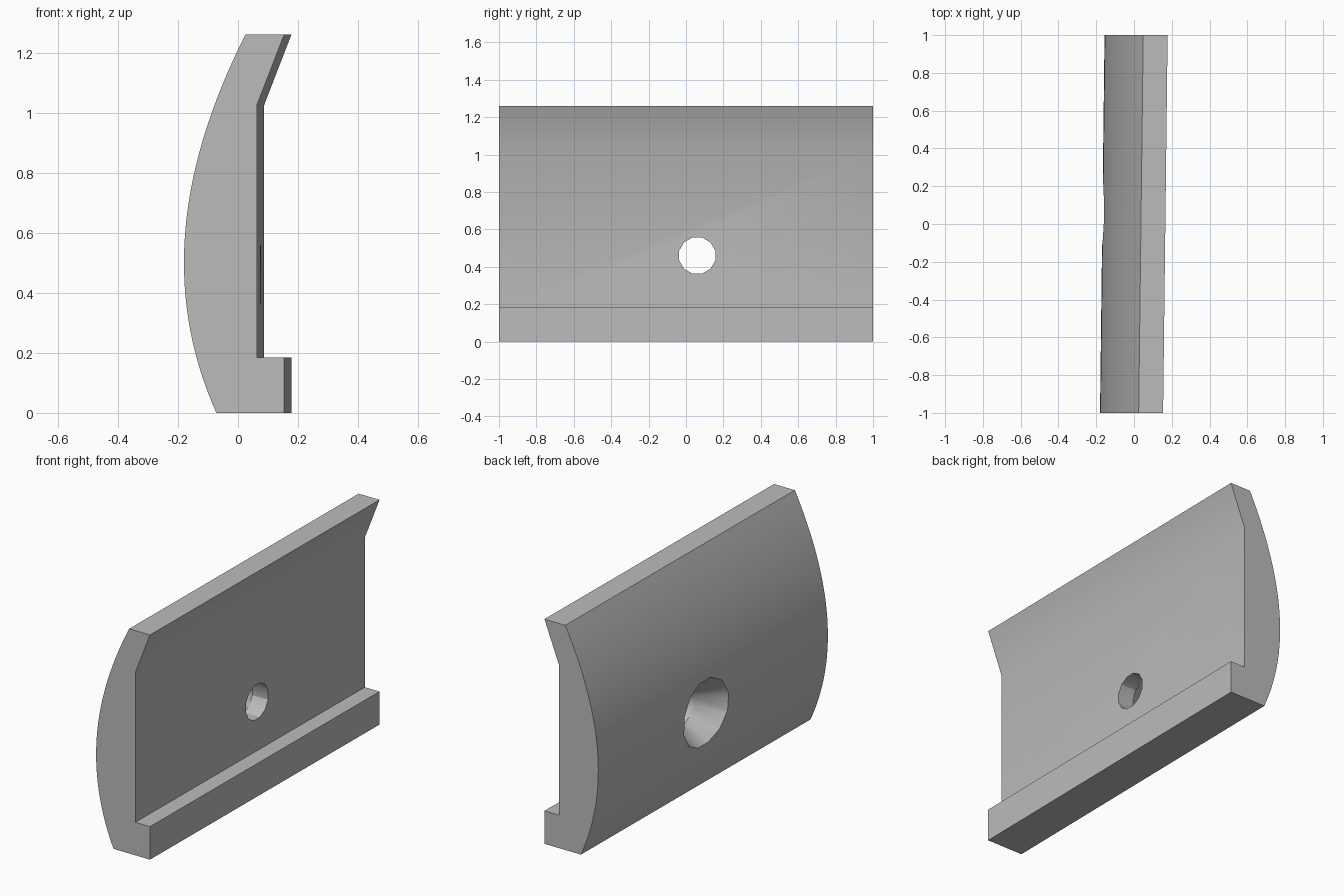
import bpy, bmesh, math
from mathutils import Matrix

cube = bpy.data.objects.get("Cube")
if cube:
    bpy.data.objects.remove(cube, do_unlink=True)

grey = bpy.data.materials.new("plain grey")
grey.use_nodes = True
grey.diffuse_color = (0.5, 0.5, 0.5, 1)
grey.node_tree.nodes["Principled BSDF"].inputs["Base Color"].default_value = (0.5, 0.5, 0.5, 1)


def add_object(name, bm):
    bmesh.ops.recalc_face_normals(bm, faces=bm.faces)
    mesh = bpy.data.meshes.new(name)
    bm.to_mesh(mesh)
    bm.free()
    mesh.materials.append(grey)
    obj = bpy.data.objects.new(name, mesh)
    bpy.context.collection.objects.link(obj)
    return obj


# Plate section: stepped inner side, then the bowed outer side
HEIGHT, STEPS = 1.26, 32
profile = [(0.166, 0), (0.166, 0.185), (0.075, 0.185), (0.075, 1.025), (0.166, HEIGHT)]
for i in range(STEPS + 1):
    z = HEIGHT * (1 - i / STEPS)
    t = z - 0.5
    profile.append((-0.168 + 0.401 * t**2 - 0.061 * t**3, z))

# Sweep the section along y with a slight sideways skew
bm = bmesh.new()
face = bm.faces.new([bm.verts.new((x - 0.012, -1, z)) for x, z in profile])
swept = bmesh.ops.extrude_face_region(bm, geom=[face])["geom"]
bmesh.ops.translate(bm, vec=(0.024, 2, 0),
                    verts=[v for v in swept if isinstance(v, bmesh.types.BMVert)])
plate = add_object("curved_plate", bm)

# Countersunk screw hole cutter: rings of a twelve-sided bore opening outwards
bm = bmesh.new()
rings = []
for x, r in [(0.3, 0.1), (-0.02, 0.1), (-0.23, 0.24)]:
    ring = []
    for k in range(12):
        a = math.radians(30 * k + 15)
        ring.append(bm.verts.new((x, 0.06 + r * math.cos(a), 0.46 + r * math.sin(a))))
    rings.append(ring)
for a, b in zip(rings, rings[1:]):
    for k in range(12):
        n = (k + 1) % 12
        bm.faces.new((a[k], a[n], b[n], b[k]))
bm.faces.new(rings[0])
bm.faces.new(rings[-1])
cutter = add_object("screw_hole_cutter", bm)
cutter.hide_render = True

# Cut the hole, then drop the cutter
cut = plate.modifiers.new("screw_hole", "BOOLEAN")
cut.operation = "DIFFERENCE"
cut.solver = "EXACT"
cut.object = cutter
bpy.ops.object.select_all(action="DESELECT")
bpy.context.view_layer.objects.active = plate
plate.select_set(True)
bpy.ops.object.modifier_apply(modifier=cut.name)
bpy.data.objects.remove(cutter, do_unlink=True)
bpy.ops.object.shade_smooth_by_angle(angle=math.radians(30))
